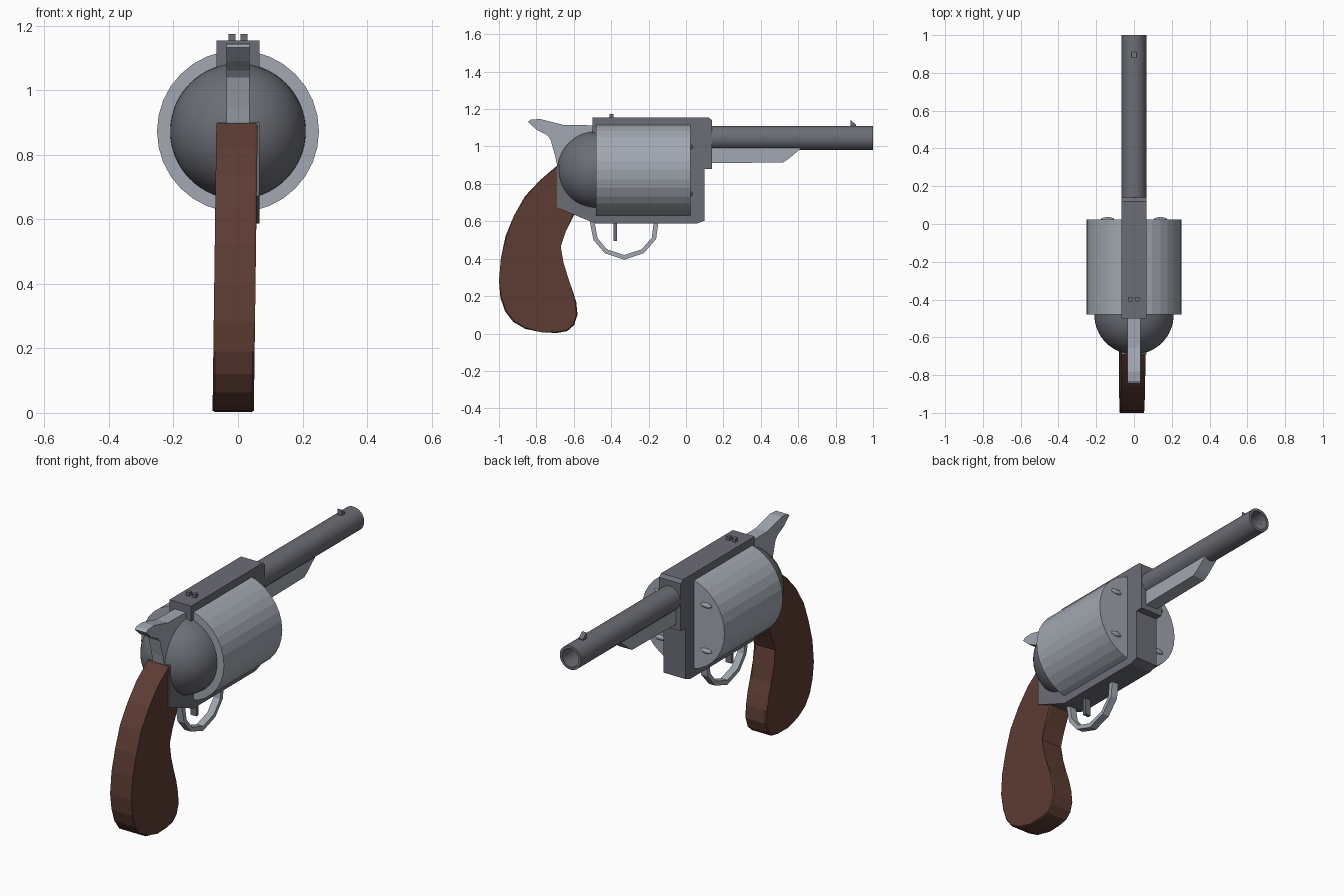
import bpy, bmesh, math
from mathutils import Matrix

if "Cube" in bpy.data.objects:
    bpy.data.objects.remove(bpy.data.objects["Cube"])


def material(name, rgb):
    m = bpy.data.materials.new(name)
    m.diffuse_color = (*rgb, 1)
    m.use_nodes = True
    m.node_tree.nodes["Principled BSDF"].inputs["Base Color"].default_value = m.diffuse_color
    return m


STEEL = material("steel", (0.36, 0.39, 0.44))
DARK = material("dark_steel", (0.15, 0.155, 0.18))
WOOD = material("wood", (0.11, 0.045, 0.033))
AXIS_Z = 0.873


def finish(name, bm, mat, smooth=None):
    bmesh.ops.recalc_face_normals(bm, faces=bm.faces)
    me = bpy.data.meshes.new(name)
    bm.to_mesh(me)
    bm.free()
    ob = bpy.data.objects.new(name, me)
    bpy.context.collection.objects.link(ob)
    me.materials.append(mat)
    if smooth:
        bpy.ops.object.select_all(action='DESELECT')
        bpy.context.view_layer.objects.active = ob
        ob.select_set(True)
        bpy.ops.object.shade_smooth_by_angle(angle=math.radians(smooth))
    return ob


def plate(name, pts, half, mat, x=0.0, bevel=0.0, smooth=None):
    """Extrude a side profile of (y, z) points across x."""
    bm = bmesh.new()
    a = [bm.verts.new((x - half, y, z)) for y, z in pts]
    b = [bm.verts.new((x + half, y, z)) for y, z in pts]
    caps = [bm.faces.new(a), bm.faces.new(b[::-1])]
    n = len(pts)
    for i in range(n):
        j = (i + 1) % n
        bm.faces.new((a[i], b[i], b[j], a[j]))
    if bevel:
        edges = {e for f in caps for e in f.edges}
        bmesh.ops.bevel(bm, geom=list(edges), offset=bevel, segments=1, affect='EDGES')
    return finish(name, bm, mat, smooth)


def lathe(name, rings, z, sides, mat, smooth=None):
    """Turn (radius, y) rings about a y-parallel axis; zero radius closes an end."""
    bm = bmesh.new()
    loops = []
    for r, y in rings:
        if r == 0:
            loops.append([bm.verts.new((0, y, z))] * sides)
        else:
            loops.append([bm.verts.new((r * math.cos(t), y, z + r * math.sin(t)))
                          for t in (2 * math.pi * k / sides for k in range(sides))])
    for p, q in zip(loops, loops[1:]):
        for k in range(sides):
            m = (k + 1) % sides
            quad = list(dict.fromkeys((p[k], p[m], q[m], q[k])))
            bm.faces.new(quad)
    return finish(name, bm, mat, smooth)


# Barrel with open bore
lathe("barrel", [(0, 0.08), (0.065, 0.08), (0.065, 1.0), (0.05, 1.0), (0.05, 0.25), (0, 0.25)],
      1.045, 32, DARK, 30)

# Frame: top strap, front post, bottom strap and rear block
plate("frame", [(-0.5, 1.155), (0.12, 1.155), (0.14, 1.14), (0.14, 0.88), (0.10, 0.88),
                (0.10, 0.603), (0.055, 0.587), (-0.48, 0.587), (-0.69, 0.672),
                (-0.69, 0.90), (-0.5, 0.90)], 0.066, DARK)

# Rotating cylinder
lathe("cylinder", [(0, -0.48), (0.251, -0.48), (0.251, 0.025), (0, 0.025)], AXIS_Z, 32, STEEL)

# Slim chamber tips on the front face
for i, (sx, sz) in enumerate([(1, 1), (1, -1), (-1, 1), (-1, -1)]):
    bm = bmesh.new()
    place = Matrix.Translation((sx * 0.14, 0.025, AXIS_Z + sz * 0.125))
    bmesh.ops.create_uvsphere(bm, u_segments=12, v_segments=6, radius=1,
                              matrix=place @ Matrix.Diagonal((0.035, 0.012, 0.014, 1)))
    finish(f"chamber_tip_{i + 1}", bm, STEEL)

# Domed recoil shield behind the cylinder
R = 0.21
dome = [(R * math.cos(a), -0.48 - R * math.sin(a))
        for a in (math.pi / 2 * k / 16 for k in range(16))]
lathe("recoil_shield", dome + [(0, -0.48 - R)], AXIS_Z, 64, DARK, 30)

# Lug under the barrel
plate("barrel_lug", [(0.1, 0.91), (0.52, 0.915), (0.55, 0.935), (0.615, 0.99),
                     (0.615, 1.01), (0.1, 1.01)], 0.037, STEEL)

# Hammer
plate("hammer", [(-0.845, 1.132), (-0.83, 1.143), (-0.78, 1.147), (-0.72, 1.132),
                 (-0.655, 1.115), (-0.49, 1.113), (-0.49, 0.88), (-0.685, 0.88),
                 (-0.70, 0.95), (-0.725, 1.04), (-0.745, 1.062), (-0.80, 1.09)], 0.035, STEEL)

# Sights
plate("front_sight", [(0.88, 1.10), (0.88, 1.142), (0.91, 1.115), (0.91, 1.10)], 0.013, DARK)
for side, x in (("left", -0.018), ("right", 0.018)):
    plate(f"rear_sight_{side}", [(-0.41, 1.15), (-0.41, 1.174), (-0.387, 1.174), (-0.387, 1.15)],
          0.011, DARK, x=x)

# Trigger guard: a strip between outer and inner outlines
outer = [(-0.515, 0.60), (-0.495, 0.50), (-0.435, 0.43), (-0.33, 0.395),
         (-0.225, 0.43), (-0.16, 0.505), (-0.147, 0.60)]
inner = [(-0.49, 0.60), (-0.473, 0.51), (-0.423, 0.45), (-0.33, 0.42),
         (-0.237, 0.45), (-0.183, 0.512), (-0.172, 0.60)]
plate("trigger_guard", outer + inner[::-1], 0.02, STEEL)

# Trigger
plate("trigger", [(-0.387, 0.60), (-0.387, 0.495), (-0.368, 0.495), (-0.368, 0.60)], 0.018, DARK)

# Curved wooden grip, leaning slightly to the left at its foot
grip = plate("grip", [(-0.67, 0.897), (-0.69, 0.897), (-0.78, 0.82), (-0.86, 0.735), (-0.92, 0.63),
                      (-0.965, 0.52), (-0.99, 0.40), (-1.0, 0.28), (-0.992, 0.19),
                      (-0.968, 0.12), (-0.925, 0.063), (-0.86, 0.025), (-0.77, 0.006),
                      (-0.69, 0.003), (-0.635, 0.013), (-0.598, 0.045), (-0.58, 0.10),
                      (-0.587, 0.17), (-0.61, 0.24), (-0.637, 0.30), (-0.655, 0.38),
                      (-0.676, 0.465), (-0.645, 0.54), (-0.595, 0.64), (-0.67, 0.70)],
             0.064, WOOD, bevel=0.006)
for v in grip.data.vertices:
    v.co.x -= 0.003 + 0.012 * (0.9 - v.co.z) / 0.9
